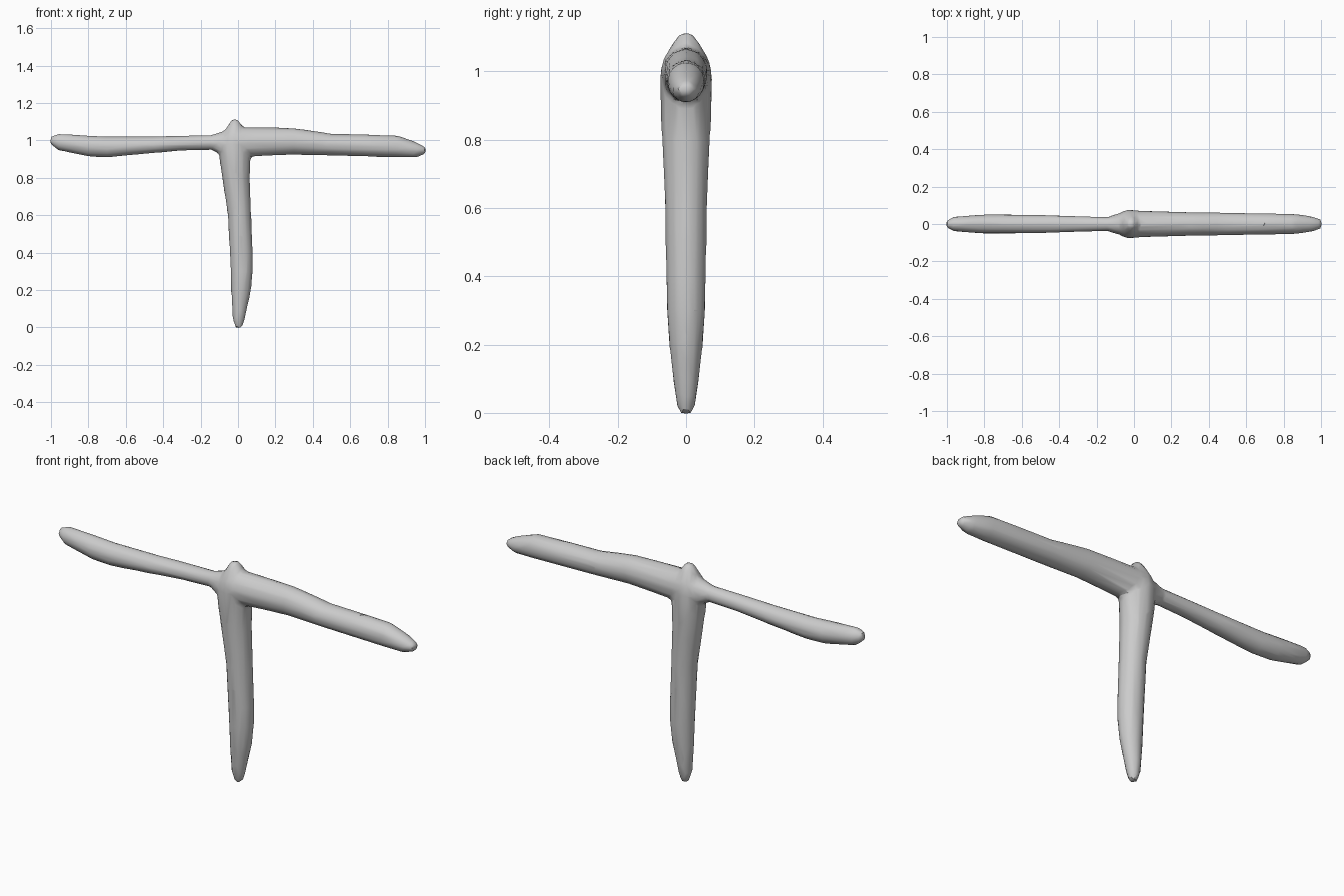
import bpy
import bmesh
import math
from mathutils import Vector

cube = bpy.data.objects.get("Cube")
if cube:
    bpy.data.objects.remove(cube, do_unlink=True)

grey = bpy.data.materials.new("plain grey")
grey.use_nodes = True
colour = (0.6, 0.6, 0.6, 1)
grey.diffuse_color = colour
grey.node_tree.nodes["Principled BSDF"].inputs["Base Color"].default_value = colour

SIDES = 12


def limb(name, sections, upright=False):
    """Loft oval rings; each section is (position, low, high, half depth)."""
    bm = bmesh.new()
    rings = []
    for pos, low, high, depth in sections:
        ring = []
        for i in range(SIDES):
            a = math.tau * i / SIDES
            across = (low + high) / 2 + math.cos(a) * (high - low) / 2
            y = math.sin(a) * depth
            ring.append(bm.verts.new(Vector((across, y, pos) if upright else (pos, y, across))))
        rings.append(ring)
    for r, s in zip(rings, rings[1:]):
        for i in range(SIDES):
            j = (i + 1) % SIDES
            bm.faces.new((r[i], r[j], s[j], s[i]))
    bm.faces.new(rings[0])
    bm.faces.new(rings[-1])
    bmesh.ops.recalc_face_normals(bm, faces=bm.faces)
    mesh = bpy.data.meshes.new(name)
    bm.to_mesh(mesh)
    bm.free()
    mesh.materials.append(grey)
    obj = bpy.data.objects.new(name, mesh)
    bpy.context.collection.objects.link(obj)
    return obj


# Upright stem with its pointed crown
stem = limb("branching_stem", [
    (-0.002, -0.012, 0.022, 0.022), (0.05, -0.03, 0.038, 0.033),
    (0.2, -0.037, 0.07, 0.05), (0.3, -0.04, 0.08, 0.057),
    (0.4, -0.045, 0.08, 0.059), (0.6, -0.055, 0.071, 0.062),
    (0.8, -0.085, 0.064, 0.071), (0.9, -0.1, 0.068, 0.075),
    (0.98, -0.105, 0.065, 0.078), (1.03, -0.085, 0.05, 0.07),
    (1.07, -0.06, 0.025, 0.048), (1.112, -0.035, 0.002, 0.02)], True)

# Thin arm on the model's right
right_arm = limb("right_arm", [
    (-1.004, 0.98, 1.02, 0.02), (-0.96, 0.947, 1.036, 0.04),
    (-0.8, 0.914, 1.026, 0.052), (-0.7, 0.909, 1.021, 0.052),
    (-0.5, 0.928, 1.021, 0.05), (-0.3, 0.945, 1.026, 0.043),
    (-0.14, 0.949, 1.03, 0.038), (-0.09, 0.92, 1.045, 0.055),
    (-0.02, 0.92, 1.07, 0.06)])

# Thick arm on the model's left
left_arm = limb("left_arm", [
    (-0.03, 0.91, 1.07, 0.075), (0.06, 0.912, 1.072, 0.071),
    (0.3, 0.924, 1.066, 0.064), (0.4, 0.92, 1.052, 0.062),
    (0.5, 0.918, 1.036, 0.061), (0.7, 0.913, 1.032, 0.058),
    (0.85, 0.908, 1.027, 0.055), (0.95, 0.908, 0.992, 0.042),
    (1.004, 0.928, 0.965, 0.022)])

# Fuse the limbs, soften the joints and reduce to coarse facets
bpy.context.view_layer.objects.active = stem
for arm in (right_arm, left_arm):
    fuse = stem.modifiers.new("fuse", 'BOOLEAN')
    fuse.object = arm
    fuse.operation = 'UNION'
    fuse.solver = 'EXACT'
    bpy.ops.object.modifier_apply(modifier=fuse.name)
    bpy.data.objects.remove(arm, do_unlink=True)

remesh = stem.modifiers.new("blend", 'REMESH')
remesh.mode = 'VOXEL'
remesh.voxel_size = 0.012
soften = stem.modifiers.new("soften", 'SMOOTH')
soften.factor = 0.5
soften.iterations = 3
facets = stem.modifiers.new("facets", 'DECIMATE')
facets.ratio = 0.08
for modifier in (remesh, soften, facets):
    bpy.ops.object.modifier_apply(modifier=modifier.name)

bpy.ops.object.select_all(action='DESELECT')
stem.select_set(True)
bpy.ops.object.shade_smooth_by_angle(angle=math.radians(30))
